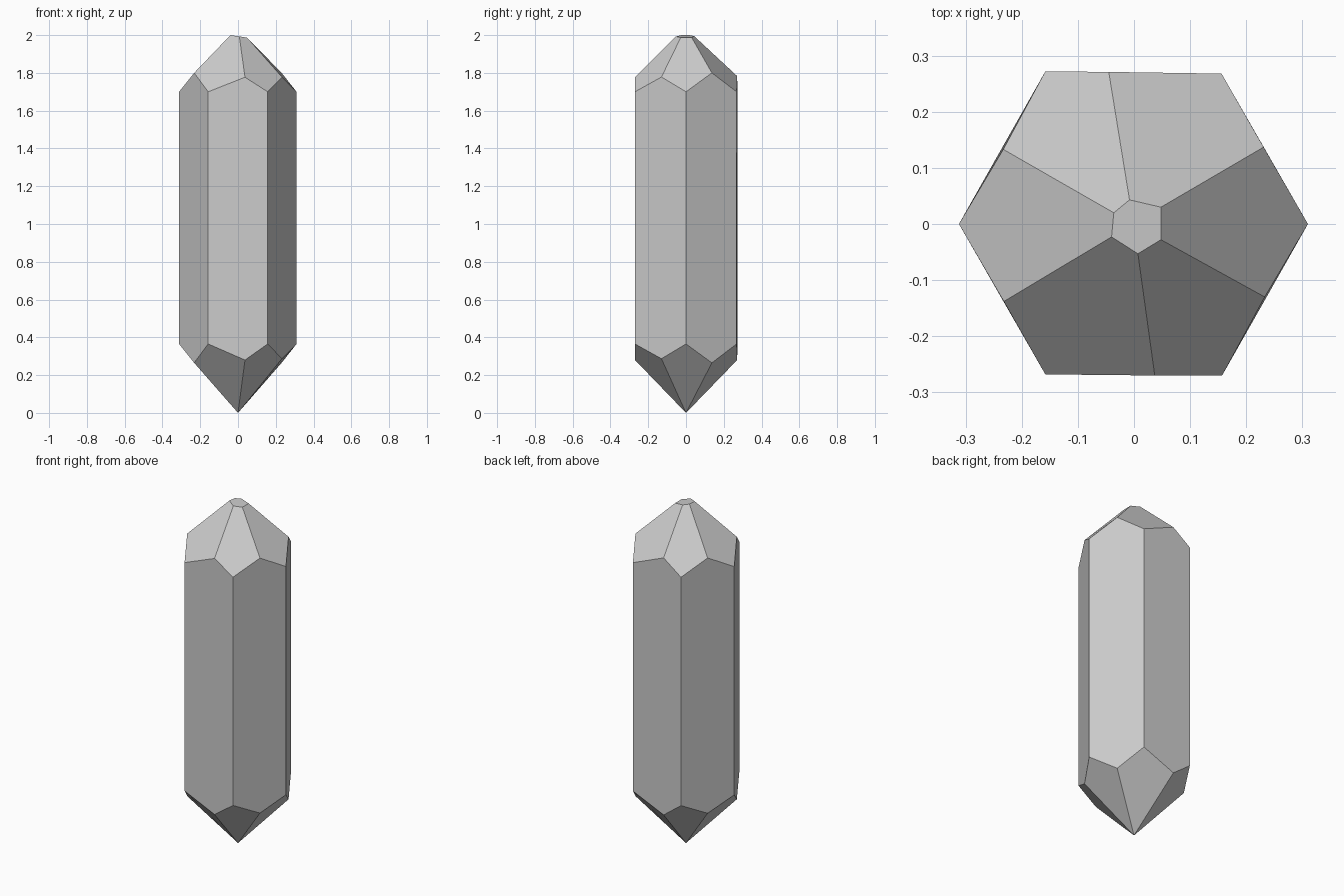
import bpy, bmesh

if "Cube" in bpy.data.objects:
    bpy.data.objects.remove(bpy.data.objects["Cube"])

# Six-sided outline: prism corners, counter-clockwise from +x
corners = [(0.310, 0.0), (0.156, 0.268), (-0.158, 0.272),
           (-0.312, 0.0), (-0.158, -0.268), (0.157, -0.270)]
# Points part-way along each side where the tip facets meet: x, y, top z, bottom z
mids = [(0.231, 0.137, 1.800, 0.265), (-0.045, 0.271, 1.783, 0.280),
        (-0.233, 0.133, 1.780, 0.287), (-0.232, -0.138, 1.800, 0.265),
        (0.037, -0.270, 1.777, 0.280), (0.233, -0.130, 1.778, 0.287)]
# Small blunt cap, in the same order as the side points
cap = [(0.048, 0.030), (-0.008, 0.043), (-0.036, 0.020),
       (-0.040, -0.023), (0.007, -0.053), (0.048, -0.028)]
CORNER_TOP, CORNER_BOTTOM = 1.70, 0.365

bm = bmesh.new()
corner_top = [bm.verts.new((x, y, CORNER_TOP)) for x, y in corners]
corner_bot = [bm.verts.new((x, y, CORNER_BOTTOM)) for x, y in corners]
mid_top = [bm.verts.new((x, y, t)) for x, y, t, b in mids]
mid_bot = [bm.verts.new((x, y, b)) for x, y, t, b in mids]
cap_v = [bm.verts.new((x, y, 2.0 - 0.15 * (x + 0.04))) for x, y in cap]
tip = bm.verts.new((0, 0, 0))

for i in range(6):
    j = (i + 1) % 6
    # Long side face
    bm.faces.new((corner_bot[i], mid_bot[i], corner_bot[j],
                  corner_top[j], mid_top[i], corner_top[i]))
    # Upper facet and lower kite facet around each corner
    bm.faces.new((corner_top[j], mid_top[j], cap_v[j], cap_v[i], mid_top[i]))
    bm.faces.new((corner_bot[j], mid_bot[i], tip, mid_bot[j]))
bm.faces.new(cap_v)
bmesh.ops.recalc_face_normals(bm, faces=bm.faces)

mesh = bpy.data.meshes.new("crystal")
bm.to_mesh(mesh)
bm.free()
bpy.context.collection.objects.link(bpy.data.objects.new("crystal", mesh))
